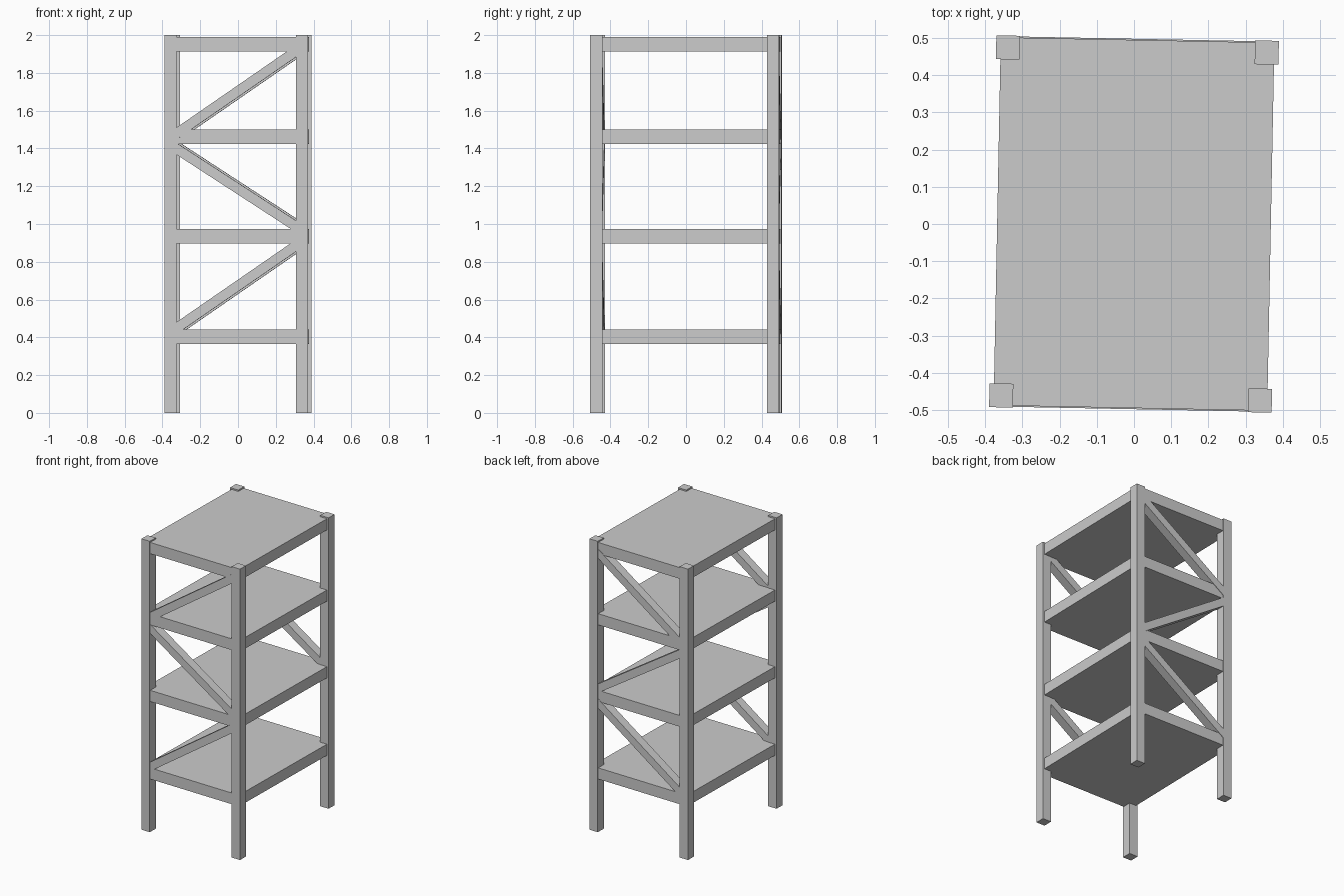
import bpy
from math import radians, atan, hypot
from mathutils import Matrix

if "Cube" in bpy.data.objects:
    bpy.data.objects.remove(bpy.data.objects["Cube"])

TURN = Matrix.Rotation(radians(-1.12), 4, 'Z')  # whole rack sits slightly turned


def box(name, centre, size, pitch=0.0):
    bpy.ops.mesh.primitive_cube_add(size=1)
    ob = bpy.context.object
    ob.name = name
    ob.data.transform(TURN @ Matrix.Translation(centre)
                      @ Matrix.Rotation(pitch, 4, 'Y')
                      @ Matrix.Diagonal((*size, 1)))
    return ob


# Corner posts
for sx, sx_name in ((-1, "left"), (1, "right")):
    for sy, sy_name in ((-1, "front"), (1, "back")):
        box(f"{sy_name}_{sx_name}_post", (sx * 0.348, sy * 0.468, 1.0),
            (0.064, 0.064, 2.0))

# Shelves
for i, z in enumerate((0.402, 0.935, 1.462, 1.952)):
    box(f"shelf_{i + 1}", (0, 0, z), (0.736, 0.990, 0.077))

# Zigzag diagonal braces on front and back, ends buried in the posts
REACH = 0.34
for i, (z, slope) in enumerate(((0.667, 0.69), (1.193, -0.65), (1.697, 0.69))):
    for sy, side in ((-1, "front"), (1, "back")):
        box(f"{side}_brace_{i + 1}", (0, sy * 0.468, z),
            (2 * hypot(REACH, REACH * slope), 0.060, 0.052), -atan(slope))
